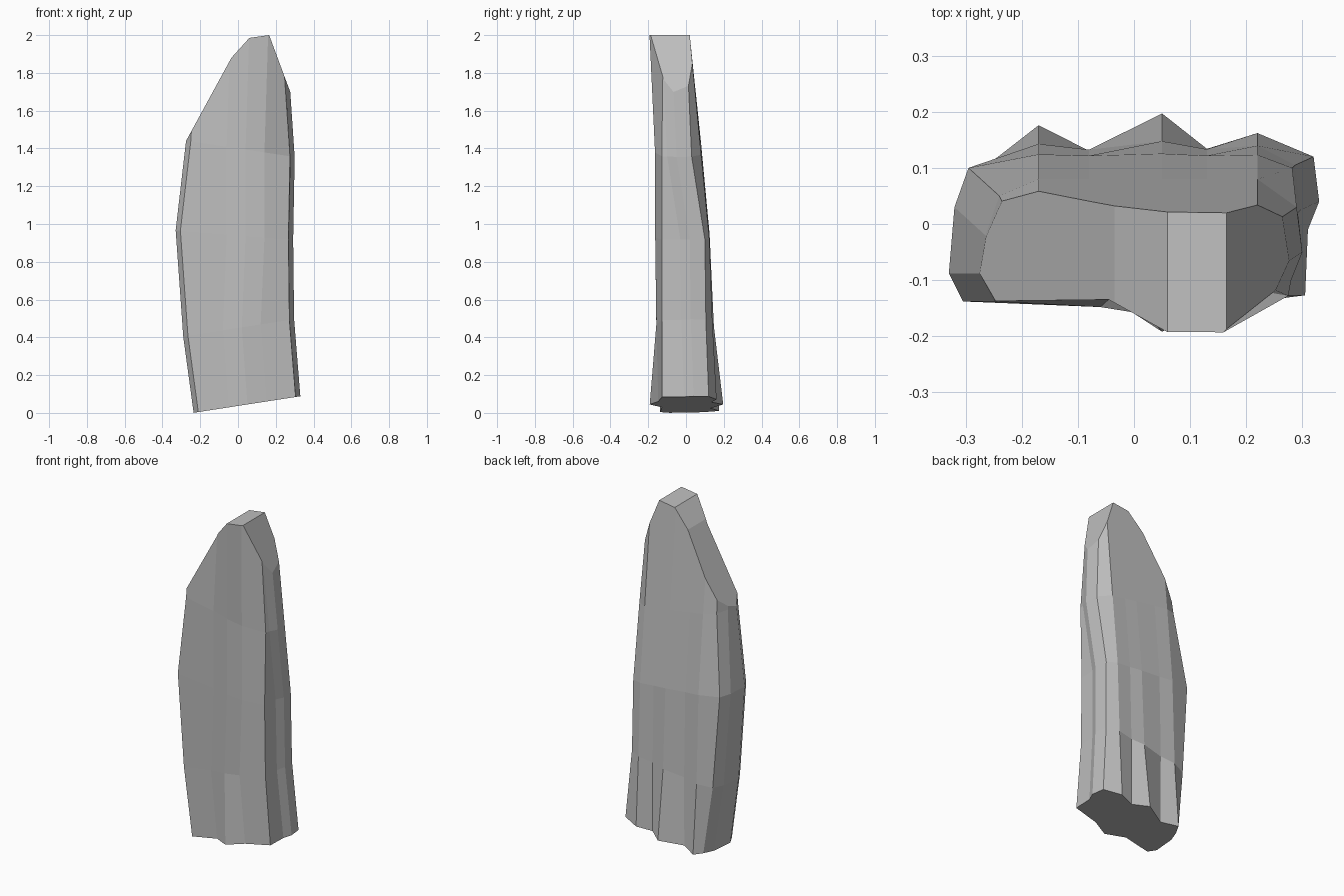
import bpy
import bmesh
from mathutils import Vector

default_cube = bpy.data.objects.get("Cube")
if default_cube:
    bpy.data.objects.remove(default_cube, do_unlink=True)


def make_material(name, color):
    material = bpy.data.materials.new(name)
    material.use_nodes = True
    material.diffuse_color = color
    material.node_tree.nodes["Principled BSDF"].inputs["Base Color"].default_value = color
    return material


def section(height, tilt, left, right, front, crest, bulge, back, shoulders, ridge):
    """Cross-section, counterclockwise from the front left corner."""
    left_shoulder, right_shoulder = shoulders
    outline = [(left + 0.025, front)]
    # Front face with its raised crest
    for step, rise in zip((-0.1, 0, 0.1), bulge):
        outline.append((crest + step, front - rise))
    # Right side with a small step
    outline += [
        (right - 0.025, front + 0.01),
        (right - 0.02, right_shoulder - 0.13),
        (right, right_shoulder - 0.08),
        (right - 0.01, right_shoulder),
    ]
    # Back face with three ridges
    for x, weight in zip((0.22, 0.13, 0.05, -0.08, -0.17), (0.2, -0.6, 1.2, -0.7, 0.6)):
        outline.append((x, back + ridge * weight))
    # Rounded left side
    outline += [
        (left + 0.035, left_shoulder),
        (left + 0.01, left_shoulder - 0.07),
        (left, front + 0.05),
    ]
    return [Vector((x, y, height + tilt * x)) for x, y in outline]


def loft(mesh, sections):
    rings = [[mesh.verts.new(point) for point in ring] for ring in sections]
    count = len(rings[0])
    for lower, upper in zip(rings, rings[1:]):
        for i in range(count):
            j = (i + 1) % count
            mesh.faces.new((lower[i], lower[j], upper[j], upper[i]))
    mesh.faces.new(reversed(rings[0]))
    mesh.faces.new(rings[-1])


def slice_above(mesh, start, end):
    """Cut away everything above a line drawn across the front."""
    (x0, z0), (x1, z1) = start, end
    geometry = mesh.verts[:] + mesh.edges[:] + mesh.faces[:]
    cut = bmesh.ops.bisect_plane(
        mesh, geom=geometry, dist=0.0001, plane_co=(x0, 0, z0),
        plane_no=(z0 - z1, 0, x1 - x0), clear_outer=True)
    edges = [item for item in cut["geom_cut"] if isinstance(item, bmesh.types.BMEdge)]
    bmesh.ops.holes_fill(mesh, edges=edges, sides=0)


# Body, from the slanted ridged foot to the top
mesh = bmesh.new()
loft(mesh, [
    section(0.037, 0.155, -0.235, 0.33, -0.137, 0.05, (-0.01, 0.055, 0.01), 0.155, (0.12, 0.12), 0.035),
    section(0.45, 0.155, -0.29, 0.297, -0.137, 0.02, (0.005, 0.02, 0.02), 0.138, (0.11, 0.105), 0.008),
    section(0.94, -0.08, -0.33, 0.292, -0.138, 0.04, (0.01, 0.025, 0.025), 0.123, (0.1, 0.1), 0.002),
    section(1.4, -0.15, -0.275, 0.3, -0.138, 0.04, (0.01, 0.026, 0.026), 0.08, (0.05, 0.03), 0),
    section(2.02, 0, -0.24, 0.255, -0.13, 0.06, (0, 0.064, 0.064), 0.018, (-0.02, 0), 0),
])

# Sloping shoulders and blunt tip
tip = [(-0.275, 1.44), (-0.035, 1.88), (0.06, 1.985), (0.165, 2), (0.28, 1.69)]
for start, end in zip(tip, tip[1:]):
    slice_above(mesh, start, end)
bmesh.ops.recalc_face_normals(mesh, faces=mesh.faces)

data = bpy.data.meshes.new("standing_stone")
mesh.to_mesh(data)
mesh.free()
data.materials.append(make_material("stone grey", (0.52, 0.52, 0.52, 1)))
stone = bpy.data.objects.new("standing_stone", data)
bpy.context.collection.objects.link(stone)
